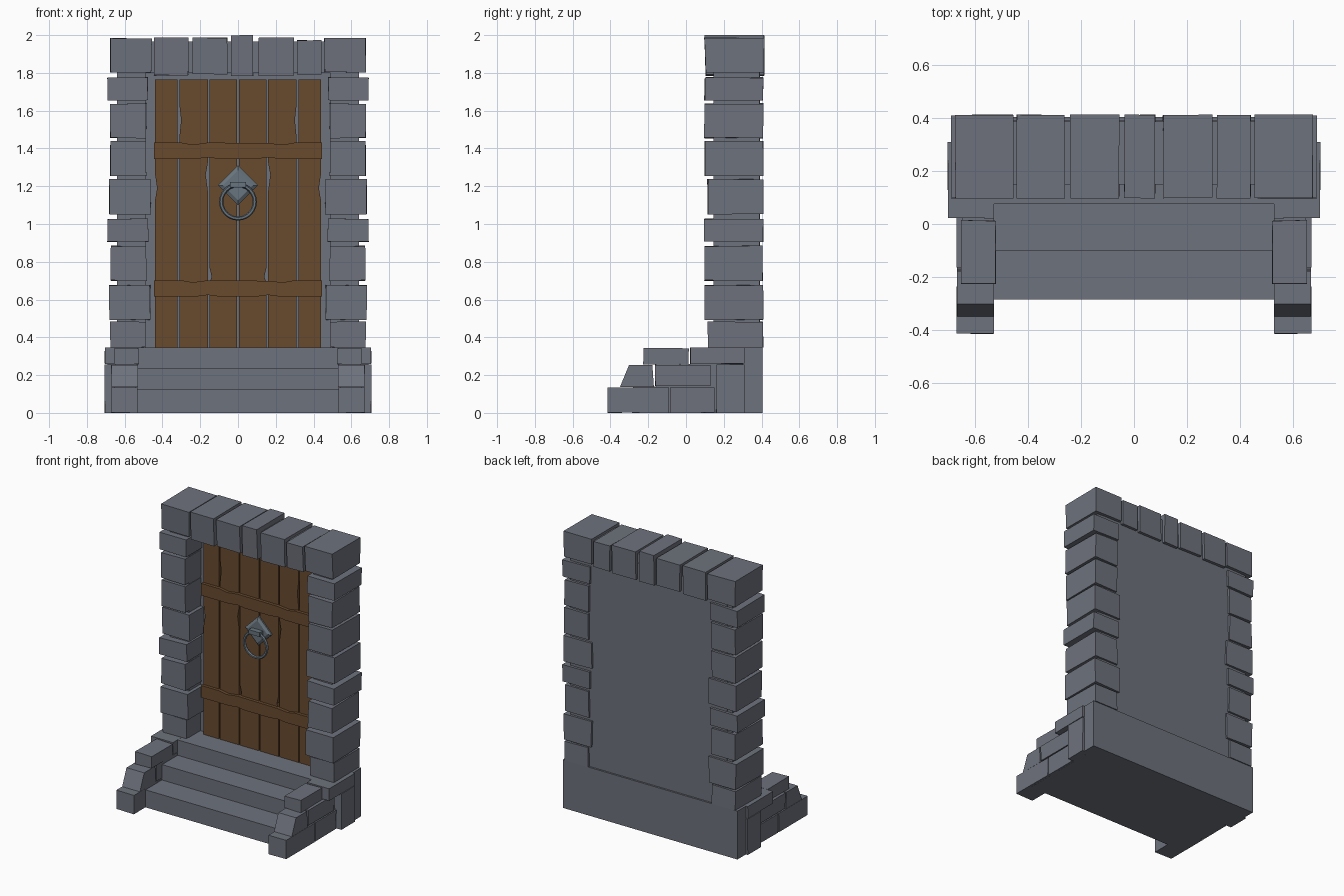
import bpy, bmesh, math, random
from mathutils import Matrix, Vector

if "Cube" in bpy.data.objects:
    bpy.data.objects.remove(bpy.data.objects["Cube"])

random.seed(4)


def material(name, rgb):
    m = bpy.data.materials.new(name)
    m.diffuse_color = (*rgb, 1)
    m.use_nodes = True
    m.node_tree.nodes["Principled BSDF"].inputs["Base Color"].default_value = m.diffuse_color
    return m


STONE = material("grey_stone", (0.155, 0.168, 0.202))
WOOD = material("brown_wood", (0.138, 0.067, 0.026))
IRON = material("dull_iron", (0.14, 0.178, 0.21))


def finish(bm, name, mat):
    bmesh.ops.recalc_face_normals(bm, faces=bm.faces)
    me = bpy.data.meshes.new(name)
    bm.to_mesh(me)
    bm.free()
    me.materials.append(mat)
    ob = bpy.data.objects.new(name, me)
    bpy.context.collection.objects.link(ob)
    return ob


def box(bm, x, y, z, jit=0.0):
    """Box from ranges, with slightly irregular corners for hewn stone."""
    geo = bmesh.ops.create_cube(bm, size=1)["verts"]
    for v in geo:
        v.co = Vector([(r[0] + r[1]) / 2 + c * (r[1] - r[0]) + random.uniform(-jit, jit)
                       for r, c in zip((x, y, z), v.co)])
    return geo


def prism(bm, pts, axis, a, b):
    """Extrude a 2D outline along x (points y,z) or y (points x,z)."""
    def at(p, t):
        return (t, p[0], p[1]) if axis == "x" else (p[0], t, p[1])
    f = bm.faces.new([bm.verts.new(at(p, a)) for p in pts])
    out = bmesh.ops.extrude_face_region(bm, geom=[f])["geom"]
    move = (b - a, 0, 0) if axis == "x" else (0, b - a, 0)
    bmesh.ops.translate(bm, verts=[g for g in out if isinstance(g, bmesh.types.BMVert)], vec=move)


def mirror(bm):
    geo = bmesh.ops.duplicate(bm, geom=bm.verts[:] + bm.edges[:] + bm.faces[:])["geom"]
    vs = [g for g in geo if isinstance(g, bmesh.types.BMVert)]
    bmesh.ops.scale(bm, verts=vs, vec=(-1, 1, 1))


# Steps: one stair profile across the front
bm = bmesh.new()
prism(bm, [(-0.285, 0), (-0.285, 0.125), (-0.10, 0.125), (-0.10, 0.235),
           (0.075, 0.235), (0.075, 0.345), (0.32, 0.345), (0.32, 0)], "x", -0.54, 0.54)
finish(bm, "steps", STONE)

# Base block at the back
bm = bmesh.new()
box(bm, (-0.69, 0.69), (0.30, 0.405), (0, 0.345))
finish(bm, "base_block", STONE)

# Stepped side walls
bm = bmesh.new()
box(bm, (0.53, 0.67), (-0.415, -0.092), (0, 0.136), 0.002)
box(bm, (0.53, 0.67), (-0.085, 0.153), (0, 0.136), 0.002)
prism(bm, [(-0.35, 0.136), (-0.302, 0.253), (-0.178, 0.253), (-0.17, 0.136)], "x", 0.53, 0.67)
box(bm, (0.53, 0.67), (-0.164, 0.13), (0.143, 0.255), 0.002)
box(bm, (0.525, 0.655), (-0.225, 0.013), (0.257, 0.342), 0.002)
box(bm, (0.53, 0.705), (0.022, 0.31), (0.26, 0.345), 0.001)
box(bm, (0.53, 0.705), (0.16, 0.31), (0, 0.257), 0.001)
box(bm, (0.54, 0.655), (-0.28, 0.31), (0, 0.14))
box(bm, (0.54, 0.65), (-0.16, 0.31), (0.13, 0.26))
mirror(bm)
for v in bm.verts:
    v.co.z = max(v.co.z, 0)
finish(bm, "step_side_walls", STONE)

# Recessed backing wall and mortar cores
bm = bmesh.new()
box(bm, (-0.6, 0.6), (0.275, 0.392), (0.34, 1.9))
finish(bm, "backing_wall", STONE)
bm = bmesh.new()
box(bm, (0.49, 0.64), (0.145, 0.39), (0.34, 1.83))
mirror(bm)
box(bm, (-0.64, 0.64), (0.15, 0.388), (1.80, 1.965))
finish(bm, "mortar_core", STONE)

# Pillar stones: z range, inner and outer x, front y
bm = bmesh.new()
for z0, z1, xi, xo, yf in [(0.345, 0.482, 0.488, 0.675, 0.115), (0.492, 0.677, 0.465, 0.68, 0.098),
                           (0.70, 0.883, 0.485, 0.675, 0.098), (0.905, 1.027, 0.475, 0.69, 0.098),
                           (1.053, 1.236, 0.462, 0.68, 0.115), (1.253, 1.438, 0.488, 0.675, 0.098),
                           (1.455, 1.638, 0.485, 0.675, 0.098), (1.656, 1.775, 0.477, 0.69, 0.098)]:
    box(bm, (xi, xo), (yf, 0.408), (z0, z1), 0.003)
mirror(bm)
finish(bm, "pillar_stones", STONE)

# Lintel stones, flaring slightly forward at the top
bm = bmesh.new()
for x0, x1, z0, z1 in [(-0.677, -0.458, 1.803, 1.983), (-0.444, -0.262, 1.787, 1.986),
                       (-0.24, -0.056, 1.793, 1.985), (-0.036, 0.081, 1.785, 2.0),
                       (0.11, 0.297, 1.785, 1.987), (0.315, 0.442, 1.79, 1.973),
                       (0.458, 0.677, 1.803, 1.983)]:
    for v in box(bm, (x0, x1), (0.105, 0.413), (z0, z1), 0.002):
        v.co.z = min(v.co.z, 2.0)
        if v.co.z > 1.9 and v.co.y < 0.2:
            v.co.y -= 0.007
finish(bm, "lintel_stones", STONE)

# Door planks with chipped edges: edge x -> (low, tip, high, depth)
chips = {0.315: (1.45, 1.55, 1.64, 0.010), 0.155: (1.17, 1.26, 1.33, 0.012),
         0.44: (1.12, 1.19, 1.27, 0.012)}
low_chip = (0.69, 0.72, 0.77, 0.012)


def plank_edge(x, inward, chip_list):
    pts = [(x, 0.345)]
    for lo, mid, hi, d in chip_list:
        pts += [(x, lo), (x + inward * d, mid), (x, hi)]
    return pts + [(x, 1.765)]


bm = bmesh.new()
gap = 0.004
for a, b in [(0, 0.155), (0.155, 0.315), (0.315, 0.44)]:
    left, right = [], []
    if a == 0.155:
        left = [chips[a]]
    if b == 0.155:
        right = [low_chip]
    else:
        right = [chips[b]]
    r = b if b == 0.44 else b - gap
    outline = plank_edge(a + gap, 1, left) + plank_edge(r, -1, right)[::-1]
    prism(bm, outline, "y", 0.24, 0.28)
mirror(bm)
finish(bm, "door_planks", WOOD)

# Two cross straps with worn edges
bm = bmesh.new()
for z0, z1 in [(0.616, 0.702), (1.345, 1.431)]:
    top = [(-0.445, z1), (-0.30, z1), (-0.24, z1 - 0.011), (-0.16, z1), (0.16, z1 - 0.003),
           (0.24, z1 - 0.011), (0.30, z1), (0.445, z1)]
    low = [(0.445, z0), (0.22, z0), (0.16, z0 + 0.008), (0.10, z0),
           (-0.10, z0), (-0.16, z0 + 0.008), (-0.22, z0), (-0.445, z0)]
    prism(bm, top + low, "y", 0.218, 0.25)
finish(bm, "door_straps", WOOD)

# Knocker plate: bevelled diamond
bm = bmesh.new()
rings = []
for y, r in [(0.245, 0.105), (0.23, 0.105), (0.218, 0.08)]:
    rings.append([bm.verts.new((r * math.sin(k * math.pi / 2), y, 1.205 + r * math.cos(k * math.pi / 2)))
                  for k in range(4)])
for p, q in zip(rings, rings[1:]):
    for k in range(4):
        bm.faces.new((p[k], p[(k + 1) % 4], q[(k + 1) % 4], q[k]))
bm.faces.new(rings[-1])
bm.faces.new(rings[0])
finish(bm, "knocker_plate", IRON)

# Ring holder
bm = bmesh.new()
box(bm, (-0.043, 0.043), (0.182, 0.225), (1.192, 1.222))
finish(bm, "ring_holder", IRON)

# Knocker ring
bpy.ops.mesh.primitive_torus_add(major_segments=24, minor_segments=6, major_radius=0.089,
                                 minor_radius=0.011, location=(0, 0.2, 1.118),
                                 rotation=(math.pi / 2, 0, 0))
ring = bpy.context.object
ring.name = "knocker_ring"
ring.data.materials.append(IRON)
